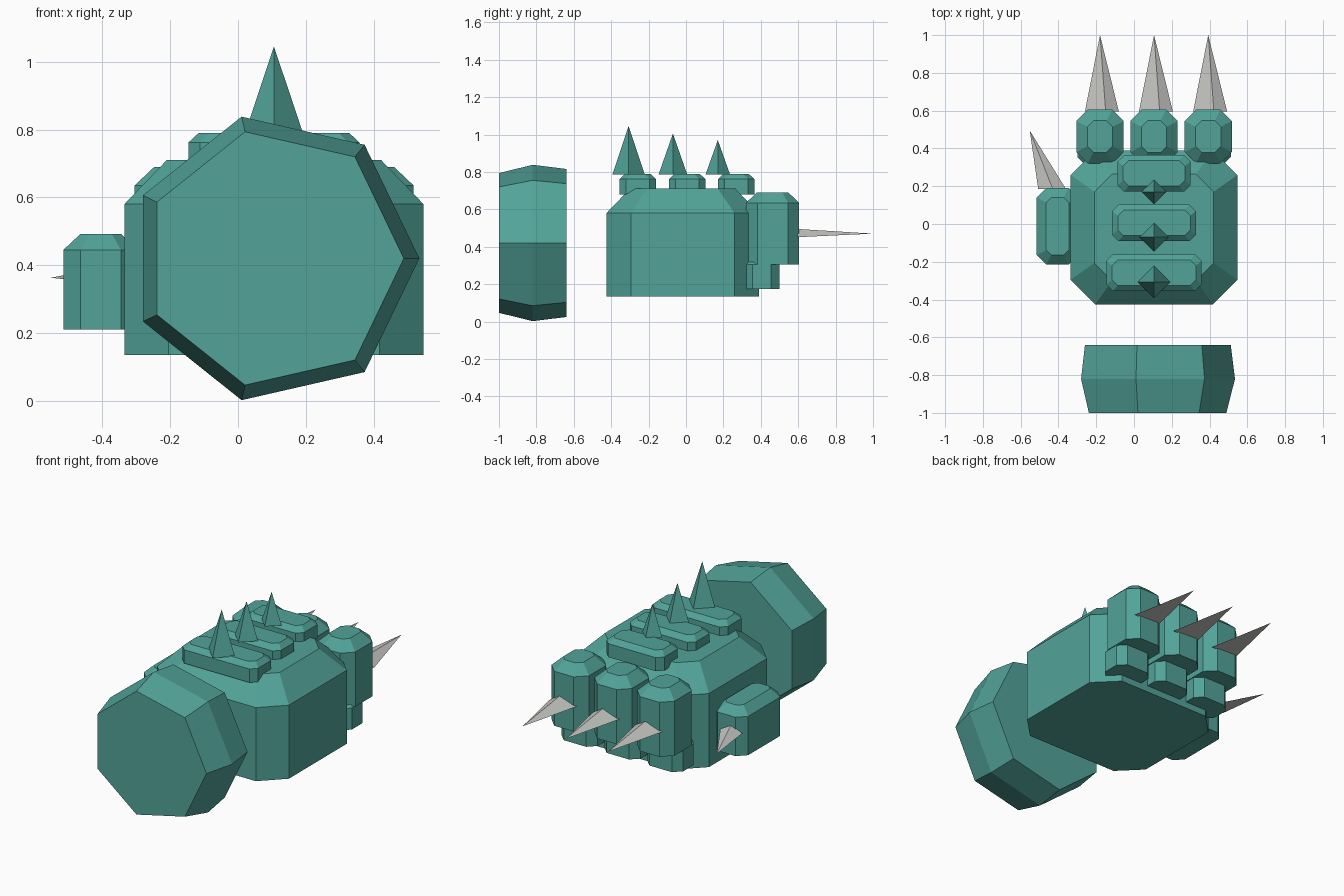
import bpy, math

if "Cube" in bpy.data.objects:
    bpy.data.objects.remove(bpy.data.objects["Cube"])


def material(name, rgb):
    m = bpy.data.materials.new(name)
    m.diffuse_color = (*rgb, 1)
    m.use_nodes = True
    m.node_tree.nodes["Principled BSDF"].inputs["Base Color"].default_value = m.diffuse_color
    return m


TEAL = material("teal", (0.084, 0.37, 0.32))
BONE = material("bone grey", (0.57, 0.58, 0.55))


def mesh_object(name, verts, faces, mat):
    me = bpy.data.meshes.new(name)
    me.from_pydata(verts, [], faces)
    me.materials.append(mat)
    ob = bpy.data.objects.new(name, me)
    bpy.context.collection.objects.link(ob)
    return ob


def loft(name, rings, mat):
    """Skin equal-length rings, capping both ends."""
    n = len(rings[0])
    verts = [v for r in rings for v in r]
    faces = [tuple(reversed(range(n))),
             tuple(range(n * (len(rings) - 1), n * len(rings)))]
    for k in range(len(rings) - 1):
        for i in range(n):
            j = (i + 1) % n
            faces.append((k * n + i, k * n + j, (k + 1) * n + j, (k + 1) * n + i))
    return mesh_object(name, verts, faces, mat)


def octagon(cx, cy, hx, hy, c, z):
    pts = [(hx, -hy + c), (hx, hy - c), (hx - c, hy), (-hx + c, hy),
           (-hx, hy - c), (-hx, -hy + c), (-hx + c, -hy), (hx - c, -hy)]
    return [(cx + x, cy + y, z) for x, y in pts]


def block(name, cx, cy, hx, hy, cut, z0, z1, z2, inset):
    """Upright eight-sided block with a sloped top edge."""
    top_cut = cut * (hx - inset) / hx
    return loft(name, [octagon(cx, cy, hx, hy, cut, z0),
                       octagon(cx, cy, hx, hy, cut, z1),
                       octagon(cx, cy, hx - inset, hy - inset, top_cut, z2)], TEAL)


def pyramid(name, base, tip, mat):
    """Base ring is counter-clockwise seen from the tip."""
    n = len(base)
    faces = [tuple(reversed(range(n)))] + [(i, (i + 1) % n, n) for i in range(n)]
    return mesh_object(name, base + [tip], faces, mat)


CX = 0.106  # centre line of the hand

# Seven-sided wrist cuff, widest in the middle
cuff = []
for y, r in ((-0.64, 0.406), (-0.82, 0.4287), (-1.0, 0.383)):
    cuff.append([(CX + r * math.cos(math.tau * i / 7), y,
                  0.42 + r * math.sin(math.tau * i / 7)) for i in range(7)])
loft("wrist_cuff", [list(reversed(r)) for r in reversed(cuff)][::-1][::-1], TEAL)
# make the cuff's outside faces point outward
bpy.data.objects["wrist_cuff"].data.flip_normals()

# Palm
block("palm", CX, -0.018, 0.441, 0.407, 0.13, 0.135, 0.58, 0.71, 0.125)

# Plates across the back of the hand, each with a spike
for i, (y, hx, r, tip) in enumerate([(-0.258, 0.252, 0.087, 1.045),
                                     (0.006, 0.222, 0.077, 1.005),
                                     (0.268, 0.193, 0.066, 0.97)], 1):
    block(f"back_plate_{i}", CX, y, hx, 0.097, 0.034, 0.68, 0.762, 0.79, 0.03)
    sy = (-0.307, -0.07, 0.17)[i - 1]
    pyramid(f"back_spike_{i}",
            [(CX + r, sy, 0.785), (CX, sy + r, 0.785),
             (CX - r, sy, 0.785), (CX, sy - r, 0.785)], (CX, sy, tip), TEAL)

# Three fingers: knuckle block, curled lower block and claw
for i, x in enumerate((-0.18, CX, 0.393), 1):
    block(f"finger_upper_{i}", x, 0.463, 0.125, 0.142, 0.06, 0.305, 0.635, 0.69, 0.058)
    block(f"finger_lower_{i}", x, 0.405, 0.12, 0.095, 0.045, 0.175, 0.305, 0.36, 0.05)
    pyramid(f"finger_claw_{i}",
            [(x - 0.08, 0.595, 0.457), (x + 0.03, 0.595, 0.495),
             (x + 0.10, 0.595, 0.451)], (x, 1.0, 0.47), BONE)

# Thumb and its claw
block("thumb", -0.405, -0.012, 0.11, 0.203, 0.05, 0.21, 0.445, 0.492, 0.05)
pyramid("thumb_claw",
        [(-0.507, 0.185, 0.358), (-0.43, 0.185, 0.387), (-0.36, 0.185, 0.347)],
        (-0.552, 0.495, 0.363), BONE)

# Consistent outward normals on every part
import bmesh
for ob in bpy.context.collection.objects:
    bm = bmesh.new()
    bm.from_mesh(ob.data)
    bmesh.ops.recalc_face_normals(bm, faces=bm.faces)
    bm.to_mesh(ob.data)
    bm.free()
